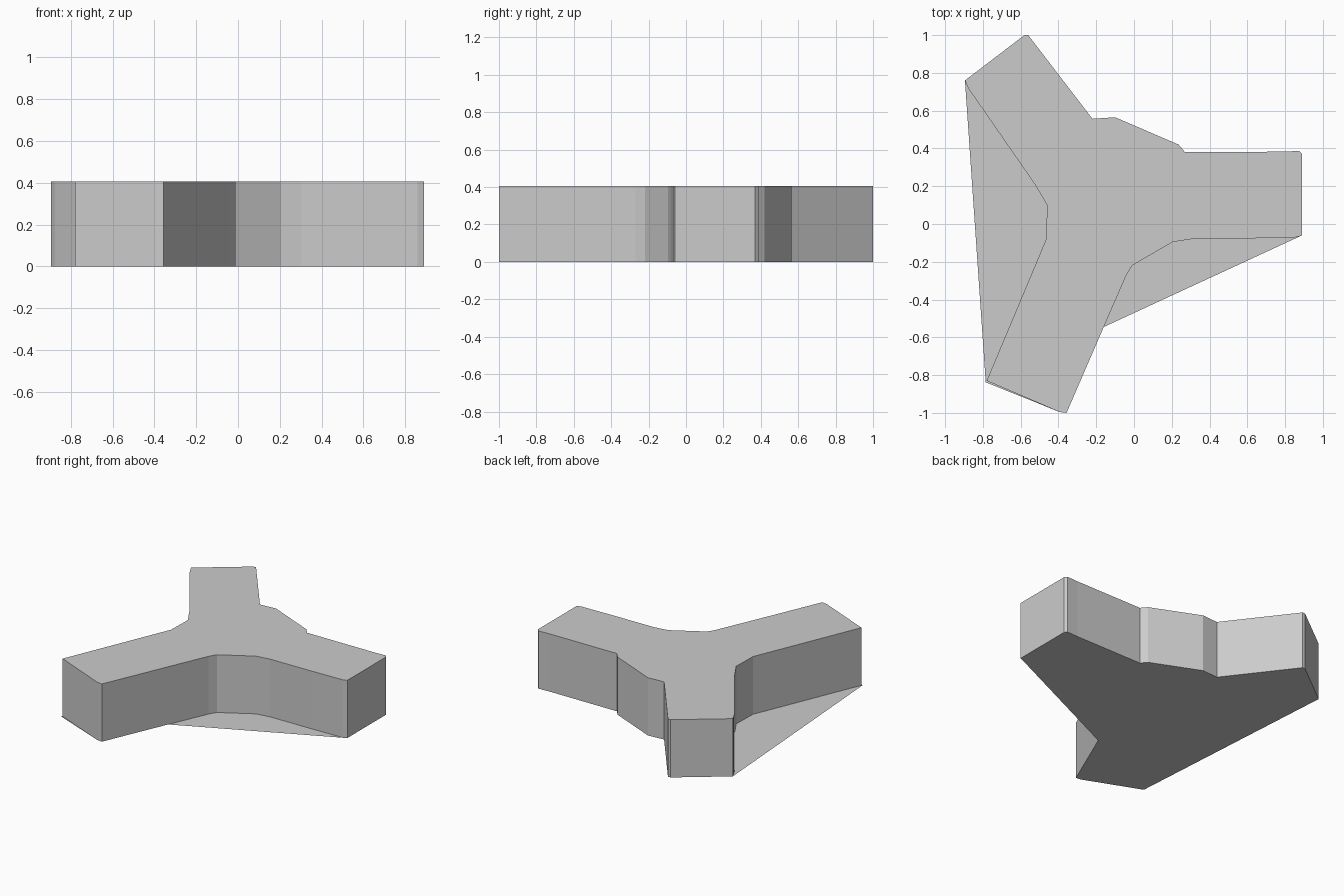
import bpy
import bmesh

if "Cube" in bpy.data.objects:
    bpy.data.objects.remove(bpy.data.objects["Cube"])

HEIGHT = 0.405

# Outline of the three arms, counterclockwise from the right arm tip
right_arm_and_back = [(0.89, -0.06), (0.89, 0.37), (0.875, 0.387), (0.79, 0.383),
                      (0.27, 0.38), (0.237, 0.42), (-0.10, 0.565), (-0.22, 0.557)]
back_arm_tip = [(-0.56, 1.0), (-0.58, 1.0), (-0.895, 0.76)]
left_recess = [(-0.875, 0.715), (-0.525, 0.21), (-0.46, 0.10), (-0.465, -0.08), (-0.78, -0.83)]
front_arm_tip = [(-0.785, -0.838), (-0.395, -0.995), (-0.357, -1.0), (-0.16, -0.545)]
right_recess = [(-0.04, -0.27), (-0.01, -0.22), (0.205, -0.095), (0.305, -0.08),
                (0.62, -0.076), (0.86, -0.07)]


def flat_part(name, outline, height=0.0):
    """Flat sheet at z = 0, or an open-bottomed shell when a height is given."""
    bm = bmesh.new()
    base = [bm.verts.new((x, y, 0)) for x, y in outline]
    if height:
        top = [bm.verts.new((x, y, height)) for x, y in outline]
        bm.faces.new(top)
        for i in range(len(base)):
            j = (i + 1) % len(base)
            bm.faces.new((base[i], base[j], top[j], top[i]))
    else:
        bm.faces.new(base[::-1])
    mesh = bpy.data.meshes.new(name)
    bm.to_mesh(mesh)
    bm.free()
    obj = bpy.data.objects.new(name, mesh)
    bpy.context.collection.objects.link(obj)
    return obj


# Three-armed body: top face and upright walls
flat_part("three_arm_body",
          right_arm_and_back + back_arm_tip + left_recess + front_arm_tip[1:] + right_recess,
          HEIGHT)

# Thin underside sheet spanning the two recesses between the arms
flat_part("base_sheet", right_arm_and_back + back_arm_tip + front_arm_tip)
